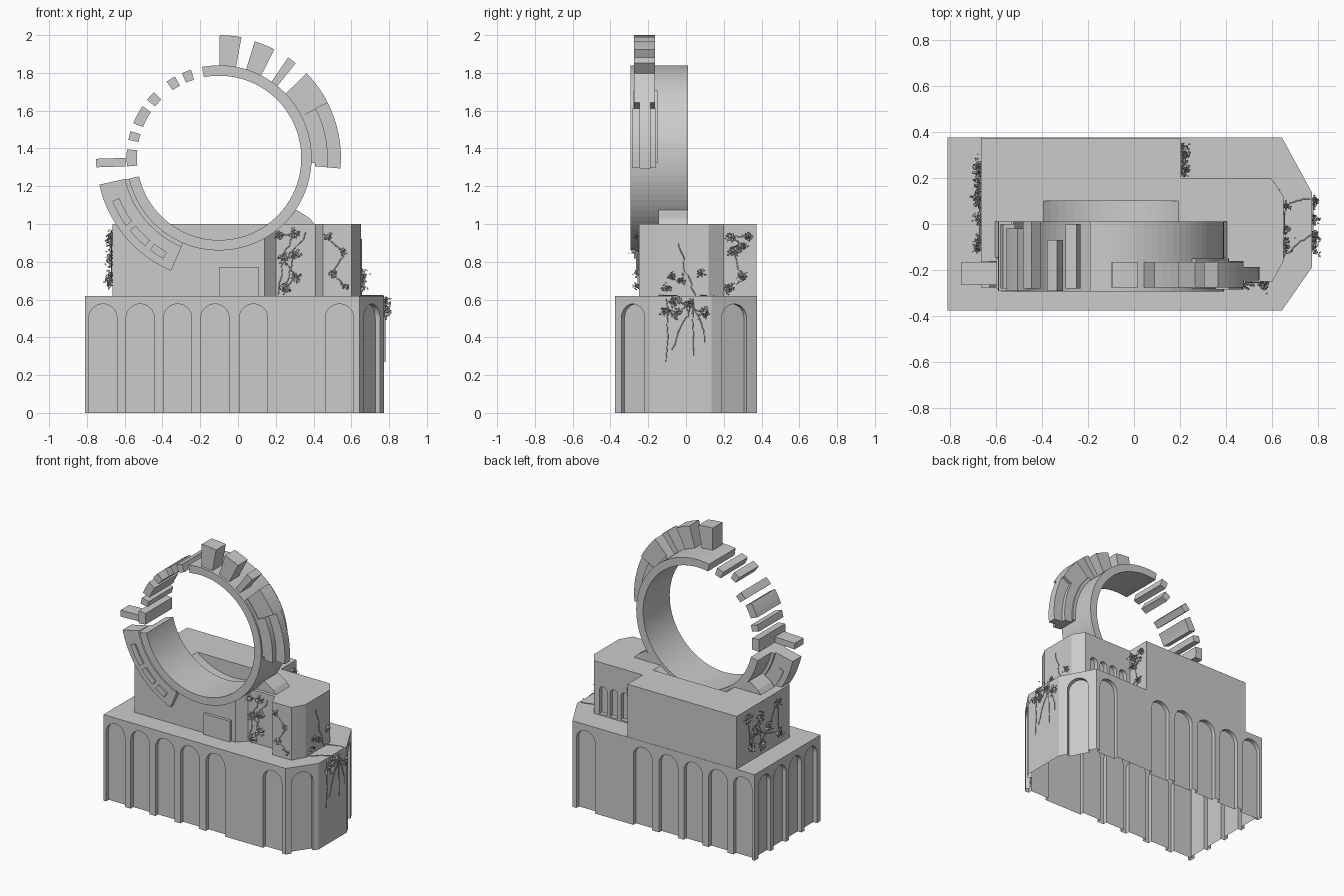
import bpy, bmesh, random
from math import sin, cos, radians, pi, ceil
from mathutils import Vector

if "Cube" in bpy.data.objects:
    bpy.data.objects.remove(bpy.data.objects["Cube"])

random.seed(4)
CX, CZ = -0.1, 1.35          # ring centre


def prism(bm, pts, vec):
    """Add a closed solid: polygon of 3D points swept along vec."""
    a = [bm.verts.new(p) for p in pts]
    b = [bm.verts.new(Vector(p) + Vector(vec)) for p in pts]
    bm.faces.new(a)
    bm.faces.new(b[::-1])
    n = len(a)
    for i in range(n):
        j = (i + 1) % n
        bm.faces.new((a[i], b[i], b[j], a[j]))


def finish(bm, name, normals=True):
    if normals:
        bmesh.ops.recalc_face_normals(bm, faces=bm.faces)
    me = bpy.data.meshes.new(name)
    bm.to_mesh(me)
    bm.free()
    ob = bpy.data.objects.new(name, me)
    bpy.context.collection.objects.link(ob)
    return ob


def solid(name, pts, vec):
    bm = bmesh.new()
    prism(bm, pts, vec)
    return finish(bm, name)


def cut(ob, bm, name, floor):
    """Boolean-subtract bm, apply the result, drop the cutter and open the underside."""
    cutter = finish(bm, name)
    cutter.hide_render = True
    m = ob.modifiers.new('cut', 'BOOLEAN')
    m.object, m.solver, m.use_self = cutter, 'EXACT', True
    dg = bpy.context.evaluated_depsgraph_get()
    me = bpy.data.meshes.new_from_object(ob.evaluated_get(dg))
    ob.modifiers.clear()
    bm = bmesh.new()
    bm.from_mesh(me)
    low = [f for f in bm.faces if all(abs(v.co.z - floor) < 1e-4 for v in f.verts)]
    bmesh.ops.delete(bm, geom=low, context='FACES')
    bm.to_mesh(me)
    bm.free()
    ob.data = me
    bpy.data.objects.remove(cutter)


def arch(bm, centre, normal, width, z0, top, depth):
    """Round-headed niche cutter on a wall at centre (x, y), facing normal."""
    n = Vector((normal[0], normal[1], 0)).normalized()
    t = Vector((-n.y, n.x, 0))
    c = Vector((centre[0], centre[1], 0)) + n * 0.01
    r = width / 2
    prof = [(-r, z0), (r, z0)] + [(r * cos(pi * i / 12), top - r + r * sin(pi * i / 12)) for i in range(13)]
    prism(bm, [c + t * s + Vector((0, 0, z)) for s, z in prof], -n * (depth + 0.01))


def sector(bm, r0, r1, a0, a1, y0, y1):
    """Curved block around the ring centre, angles in degrees."""
    n = max(1, ceil((a1 - a0) / 4))
    ang = [radians(a0 + (a1 - a0) * i / n) for i in range(n + 1)]
    pts = [(r1, a) for a in ang] + [(r0, a) for a in ang[::-1]]
    prof = [[bm.verts.new((CX + r * cos(a), y, CZ + r * sin(a))) for r, a in pts] for y in (y0, y1)]
    f, b = prof
    m = len(pts)
    for i in range(m):
        j = (i + 1) % m
        bm.faces.new((f[i], b[i], b[j], f[j]))
    for i in range(n):
        for s in prof:
            bm.faces.new((s[i], s[i + 1], s[m - 2 - i], s[m - 1 - i]))


# arcaded base
outline = [(-0.81, -0.375), (0.643, -0.375), (0.774, -0.187), (0.774, 0.135), (0.643, 0.375), (-0.81, 0.375)]
base = solid('arcaded_base', [(x, y, 0) for x, y in outline], (0, 0, 0.62))
bm = bmesh.new()
for x in (-0.715, -0.518, -0.32, -0.122, 0.082, 0.537):
    for s in (-1, 1):
        arch(bm, (x, 0.375 * s), (0, s), 0.15, -0.05, 0.577, 0.03)
for y in (-0.264, -0.088, 0.088, 0.264):
    arch(bm, (-0.81, y), (-1, 0), 0.14, -0.05, 0.577, 0.03)
arch(bm, (0.7085, -0.281), (0.188, -0.131), 0.15, -0.05, 0.577, 0.03)
arch(bm, (0.7085, 0.255), (0.24, 0.131), 0.15, -0.05, 0.577, 0.03)
cut(base, bm, 'base_arch_cutter', 0)

# upper building with tower end, alcove and a round cradle for the ring
plan = [(-0.665, 0.373), (0.205, 0.373), (0.205, 0.2), (0.595, 0.2), (0.65, 0.12), (0.65, -0.16),
        (0.6, -0.25), (0.45, -0.25), (0.41, -0.17), (0.2, -0.17), (0.14, -0.23), (-0.665, -0.23)]
hall = solid('upper_building', [(x, y, 0.61) for x, y in plan], (0, 0, 0.39))
bm = bmesh.new()
prism(bm, [(CX + 0.457 * cos(i * pi / 36), -0.4, CZ + 0.457 * sin(i * pi / 36)) for i in range(72)], (0, 0.5, 0))
for i in range(4):
    arch(bm, (0.265 + 0.085 * i, 0.2), (0, 1), 0.06, 0.63, 0.83, 0.03)
cut(hall, bm, 'cradle_cutter', 0.61)
solid('front_plinth', [(-0.1, -0.25, 0.61), (0.11, -0.25, 0.61), (0.11, -0.25, 0.77), (-0.1, -0.25, 0.77)], (0, 0.05, 0))

# side wedges holding the ring
bm = bmesh.new()
for s in (-1, 1):
    prism(bm, [(CX + s * dx, -0.145, z) for dx, z in ((0.41, 1.075), (0.48, 1.03), (0.52, 0.98), (0.32, 0.98))],
          (0, 0.155, 0))
finish(bm, 'ring_wedges')

# broken ring
bm = bmesh.new()
sector(bm, 0.435, 0.49, -167, 100.7, -0.293, 0.01)
finish(bm, 'ring')

# loose ring fragments filling the gap
bm = bmesh.new()
for mid, half, y0, y1 in ((110.7, 3, -0.28, 0), (121.5, 3, -0.29, -0.07), (138, 3.2, -0.28, 0.01),
                          (152, 6, -0.29, -0.02), (166, 2.8, -0.28, 0), (180, 5.3, -0.29, 0.01)):
    sector(bm, 0.435, 0.49, mid - half, mid + half, y0, y1)
finish(bm, 'ring_fragments')
solid('loose_bar', [(-0.75, -0.265, 1.30), (-0.595, -0.265, 1.305), (-0.595, -0.265, 1.35), (-0.752, -0.265, 1.345)],
      (0, 0.1, 0))

# outer teeth and armour segments
bm = bmesh.new()
for a0, a1, r in ((79.5, 89.7, 0.65), (63, 73, 0.645), (51, 55.5, 0.645)):
    sector(bm, 0.485, r, a0, a1, -0.275, -0.165)
finish(bm, 'outer_teeth')
bm = bmesh.new()
sector(bm, 0.485, 0.512, -3, 44, -0.28, -0.15)
sector(bm, 0.51, 0.645, 27, 44, -0.275, -0.165)
sector(bm, 0.51, 0.575, -5, 27, -0.285, -0.16)
sector(bm, 0.57, 0.645, -5, 27, -0.245, -0.187)
finish(bm, 'right_segment')
bm = bmesh.new()
sector(bm, 0.485, 0.512, 193, 247, -0.28, -0.15)
sector(bm, 0.51, 0.65, 192.6, 247, -0.265, -0.165)
for a0, a1 in ((202, 216), (219, 230), (233, 241)):
    sector(bm, 0.57, 0.61, a0, a1, -0.275, -0.16)
finish(bm, 'lower_left_segment')


def ivy(name, clumps, normal, size=0.03, leaves=45, paths=()):
    """Leaf clumps joined by thin wandering stems."""
    n = Vector(normal).normalized()
    bm = bmesh.new()
    for c in clumps:
        for _ in range(leaves):
            off = Vector([random.gauss(0, size * 0.55) for _ in range(3)])
            off -= n * off.dot(n)
            p = Vector(c) + off + n * abs(random.gauss(0, 0.013))
            u = Vector([random.uniform(-1, 1) for _ in range(3)]).normalized()
            v = u.orthogonal().normalized()
            s = random.uniform(0.004, 0.009)
            bm.faces.new([bm.verts.new(p + d) for d in (u * s * 1.4, v * s, -u * s, -v * s)])
    finish(bm, name + '_leaves', normals=False)
    cu = bpy.data.curves.new(name + '_stems', 'CURVE')
    cu.dimensions, cu.bevel_depth, cu.bevel_resolution = '3D', 0.0025, 0
    for path in paths:
        pts = []
        for a, b in zip(path, path[1:]):
            for k in range(6):
                j = Vector([random.uniform(-0.008, 0.008) for _ in range(3)])
                pts.append(Vector(a).lerp(Vector(b), k / 6) + j - n * j.dot(n) + n * 0.002)
        sp = cu.splines.new('POLY')
        sp.points.add(len(pts) - 1)
        for q, p in zip(sp.points, pts):
            q.co = (*p, 1)
    ob = bpy.data.objects.new(name + '_stems', cu)
    bpy.context.collection.objects.link(ob)


# ivy on every overgrown wall
left = [(-0.668, y, z) for y, z in ((0.25, 0.93), (0.22, 0.72), (0.12, 0.9), (0.1, 0.7), (0.02, 0.8),
                                    (-0.08, 0.92), (-0.1, 0.7), (0.18, 0.82))]
ivy('left_ivy', left, (-1, 0, 0), 0.028, 50, [left])
alcove = [(x, -0.172, z) for x, z in ((0.22, 0.94), (0.3, 0.95), (0.24, 0.82), (0.31, 0.72), (0.25, 0.66), (0.3, 0.84))]
ivy('alcove_ivy', alcove, (0, -1, 0), 0.022, 40,
    [alcove, [(0.21, -0.172, 0.62), (0.24, -0.172, 0.8), (0.39, -0.172, 0.98)]])
front = [(x, -0.252, z) for x, z in ((0.48, 0.93), (0.56, 0.85), (0.5, 0.74), (0.57, 0.67))]
ivy('tower_ivy', front, (0, -1, 0), 0.016, 22, [front])
nook = [(0.207, y, z) for y, z in ((0.23, 0.66), (0.3, 0.72), (0.25, 0.85), (0.3, 0.88), (0.24, 0.93), (0.33, 0.93))]
ivy('nook_ivy', nook, (1, 0, 0), 0.022, 45, [nook])
end = [(0.652, y, z) for y, z in ((-0.1, 0.66), (-0.03, 0.7), (0.08, 0.74), (-0.08, 0.72))]
ivy('end_ivy', end, (1, 0, 0), 0.018, 30, [[(0.652, 0.05, 0.62), (0.652, 0.0, 0.75), (0.652, -0.05, 0.95)]])
ivy('ledge_ivy', [], (0, 0, 1), paths=[[(0.64, -0.15, 0.62), (0.7, -0.1, 0.62), (0.775, -0.03, 0.62)],
                                       [(0.64, 0.07, 0.62), (0.7, 0.1, 0.62), (0.775, 0.12, 0.62)],
                                       [(0.595, 0.19, 0.62), (0.64, 0.12, 0.62)]])
hang = [(0.776, y, z) for y, z in ((-0.11, 0.54), (-0.05, 0.53), (0.02, 0.57), (-0.06, 0.59), (0.1, 0.53))]
ivy('hanging_ivy', hang, (1, 0, 0), 0.024, 40,
    [[(0.776, 0.03, 0.6), (0.776, 0.0, 0.5), (0.776, -0.1, 0.3)], [(0.776, -0.1, 0.6), (0.776, -0.105, 0.2)],
     [(0.776, 0.02, 0.6), (0.776, 0.07, 0.5), (0.776, 0.11, 0.35)], [(0.776, 0.04, 0.6), (0.776, 0.04, 0.25)],
     hang])
